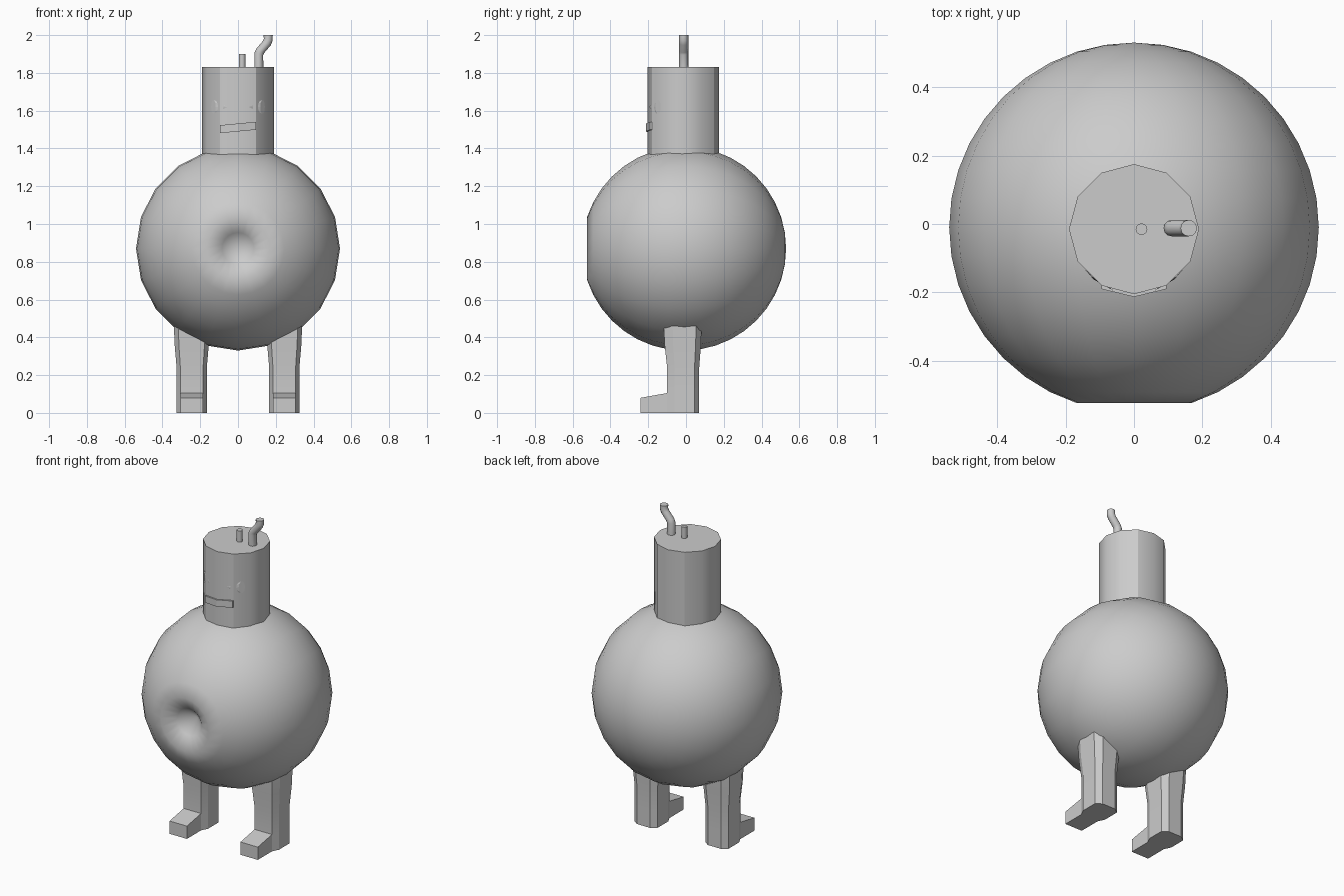
import bpy, bmesh, math
from mathutils import Vector, Matrix

cube = bpy.data.objects.get("Cube")
if cube:
    bpy.data.objects.remove(cube, do_unlink=True)

grey = bpy.data.materials.new("plain grey")
grey.use_nodes = True
COLOUR = (0.6, 0.6, 0.6, 1)
grey.diffuse_color = COLOUR
grey.node_tree.nodes["Principled BSDF"].inputs["Base Color"].default_value = COLOUR


def finish(name, bm, smooth=None):
    bmesh.ops.recalc_face_normals(bm, faces=bm.faces)
    mesh = bpy.data.meshes.new(name)
    bm.to_mesh(mesh)
    bm.free()
    mesh.materials.append(grey)
    obj = bpy.data.objects.new(name, mesh)
    bpy.context.collection.objects.link(obj)
    if smooth:
        bpy.ops.object.select_all(action='DESELECT')
        obj.select_set(True)
        bpy.context.view_layer.objects.active = obj
        bpy.ops.object.shade_smooth_by_angle(angle=math.radians(smooth))
    return obj


def loft(bm, rings):
    """Skin a list of equal-length point rings and cap both ends."""
    loops = [[bm.verts.new(p) for p in ring] for ring in rings]
    n = len(loops[0])
    for a, b in zip(loops, loops[1:]):
        for i in range(n):
            j = (i + 1) % n
            bm.faces.new((a[i], a[j], b[j], b[i]))
    bm.faces.new(loops[0][::-1])
    bm.faces.new(loops[-1])
    return loops


def disc(x, y, z, r, n, tilt=0):
    """Horizontal ring of points, optionally tilted about y."""
    turn = Matrix.Rotation(tilt, 3, 'Y')
    return [Vector((x, y, z)) + turn @ Vector((r * math.cos(t), r * math.sin(t), 0))
            for t in (math.tau * i / n for i in range(n))]


# Round body with its poles front and back, and a dimple in the front
bm = bmesh.new()
bmesh.ops.create_uvsphere(bm, u_segments=20, v_segments=20, radius=0.54)
for v in bm.verts:
    r = math.hypot(v.co.x, v.co.y)
    if v.co.z > 0 and r < 0.1:
        v.co.z = 0.39 if r < 0.01 else 0.47
bmesh.ops.transform(bm, verts=bm.verts, matrix=Matrix.Translation((0, -0.01, 0.87))
                    @ Matrix.Rotation(math.pi / 2, 4, 'X'))
finish("body", bm, 80)

# Twelve-sided head
bm = bmesh.new()
loft(bm, [disc(0, -0.015, z, 0.19, 12) for z in (1.3, 1.83)])
head = finish("head", bm, 35)
for edge in head.data.edges:
    a, b = (head.data.vertices[i].co for i in edge.vertices)
    if abs(a.z - b.z) > 0.1 and abs(abs(a.x) - 0.095) < 0.01:
        edge.use_edge_sharp = True

# Short peg and bent pipe on top of the head
bm = bmesh.new()
loft(bm, [disc(0.022, -0.015, z, 0.017, 12) for z in (1.8, 1.9)])
finish("short_peg", bm, 40)
bm = bmesh.new()
pipe = [(0.11, 1.8, 0), (0.11, 1.9, 0.2), (0.118, 1.917, 0.45),
        (0.152, 1.957, 0.45), (0.16, 1.975, 0.2), (0.16, 2.0, 0)]
loft(bm, [disc(x, -0.012, z, 0.024, 12, tilt) for x, z, tilt in pipe])
finish("bent_pipe", bm, 40)

# Slanted mouth strip following the front ridge of the head
bm = bmesh.new()
loft(bm, [[(x, y + dy, z + dz) for dy, dz in
           ((0, -0.021), (0, 0.021), (0.03, 0.021), (0.03, -0.021))]
          for x, y, z in ((-0.095, -0.19, 1.502), (0, -0.213, 1.511), (0.095, -0.19, 1.52))])
finish("mouth", bm)

# Squinting eyes: flattened cones pointing inwards
for side, name in ((1, "left_eye"), (-1, "right_eye")):
    bm = bmesh.new()
    tip = bm.verts.new((side * 0.058, -0.196, 1.62))
    base = [bm.verts.new((side * (0.13 - 0.012 * math.cos(t)), -0.148 - 0.014 * math.cos(t),
                          1.62 + 0.038 * math.sin(t)))
            for t in (math.tau * i / 10 for i in range(10))]
    bm.faces.new(base)
    for a, b in zip(base, base[1:] + base[:1]):
        bm.faces.new((a, b, tip))
    finish(name, bm)

# Legs with faceted sections, each with a foot drawn out of the lowest front face
half = [(0.06, -0.1), (0.08, -0.06), (0.08, 0.045), (0.045, 0.07)]
section = half + [(-x, y) for x, y in reversed(half)]
levels = [(0, 1.0), (0.105, 1.0), (0.24, 1.0), (0.36, 1.13), (0.46, 1.18)]
for side, name in ((1, "left_leg"), (-1, "right_leg")):
    bm = bmesh.new()
    loft(bm, [[(side * 0.245 + x * s, y * s, z) for x, y in section] for z, s in levels])
    bm.faces.ensure_lookup_table()
    front = min((f for f in bm.faces if f.calc_center_median().z < 0.1
                 and len(f.verts) == 4), key=lambda f: f.calc_center_median().y)
    new = bmesh.ops.extrude_face_region(bm, geom=[front])["geom"]
    bmesh.ops.delete(bm, geom=[front], context='FACES_ONLY')
    for v in new:
        if isinstance(v, bmesh.types.BMVert):
            v.co.y = -0.24
            v.co.z *= 0.76
    finish(name, bm, 25)
